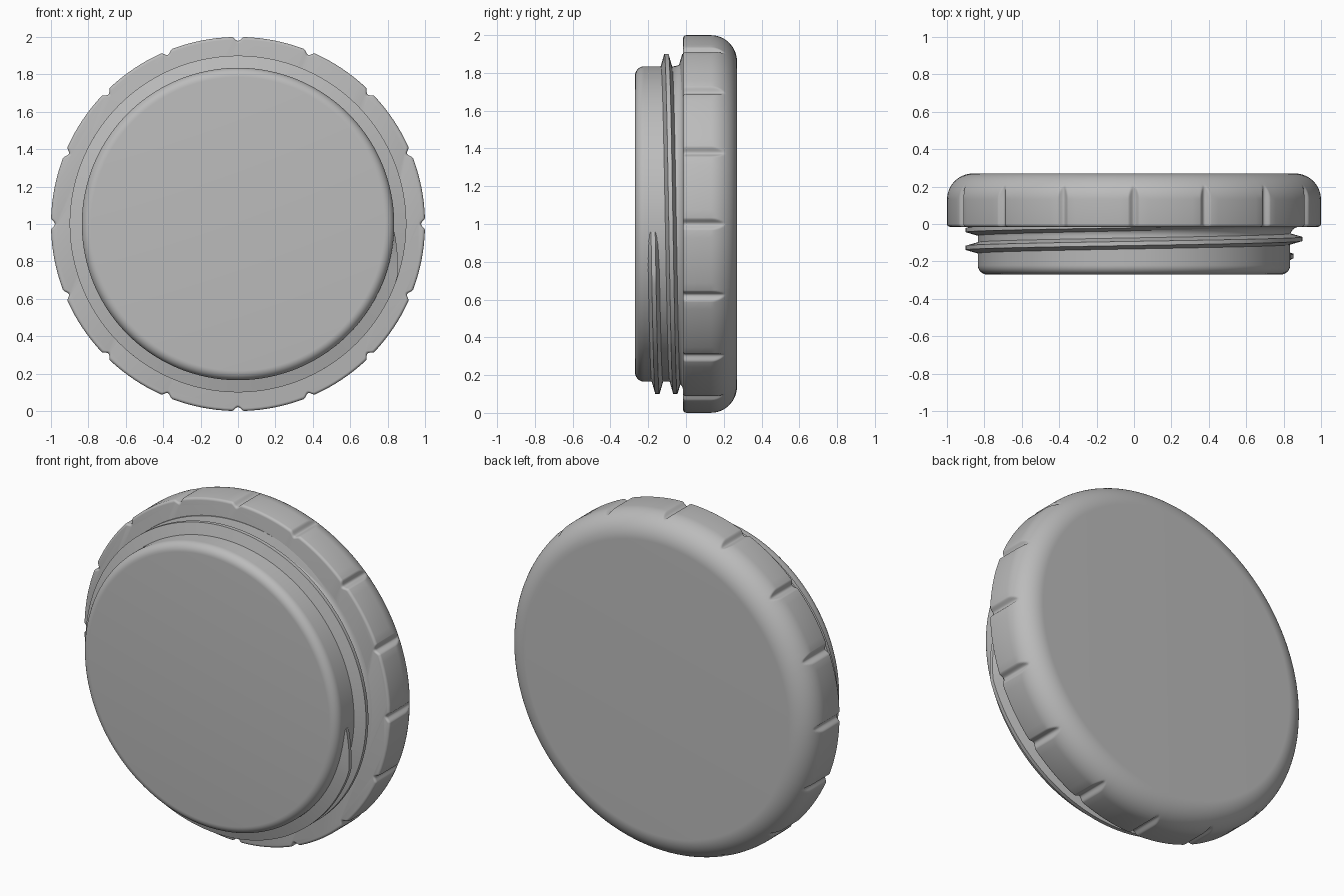
import bpy
import bmesh
from math import sin, cos, pi, radians

default = bpy.data.objects.get("Cube")
if default:
    bpy.data.objects.remove(default, do_unlink=True)

grey = bpy.data.materials.new("grey plastic")
grey.use_nodes = True
colour = (0.5, 0.5, 0.5, 1)
grey.diffuse_color = colour
grey.node_tree.nodes["Principled BSDF"].inputs["Base Color"].default_value = colour


def place(r, y, a):
    """Point at radius r and angle a around the lid's axis, which runs along y."""
    return (r * cos(a), y, 1 + r * sin(a))


def arc(r, y, radius, start, end, steps):
    """Rounded corner of a profile as (radius, y) pairs."""
    angles = [radians(start + (end - start) * i / steps) for i in range(steps + 1)]
    return [(r + radius * cos(t), y + radius * sin(t)) for t in angles]


def loft(name, loops, cyclic):
    """Skin a list of equal closed loops and cap the two ends."""
    bm = bmesh.new()
    rows = [[bm.verts.new(p) for p in loop] for loop in loops]
    n = len(rows[0])
    for a, b in zip(rows, rows[1:]):
        for i in range(n):
            j = (i + 1) % n
            bm.faces.new((a[i], a[j], b[j], b[i]))
    bm.faces.new(rows[0])
    bm.faces.new(rows[-1])
    bmesh.ops.recalc_face_normals(bm, faces=bm.faces)
    mesh = bpy.data.meshes.new(name)
    bm.to_mesh(mesh)
    bm.free()
    mesh.materials.append(grey)
    obj = bpy.data.objects.new(name, mesh)
    bpy.context.collection.objects.link(obj)
    bpy.ops.object.select_all(action="DESELECT")
    obj.select_set(True)
    bpy.context.view_layer.objects.active = obj
    bpy.ops.object.shade_smooth_by_angle(angle=radians(35))
    return obj


# Lid: rounded disc with sixteen grip grooves that run out on the back rounding
GROOVES = 16
HALF = 0.034
DEPTH = 0.021
sector = 2 * pi / GROOVES
lid_angles = []
for g in range(GROOVES):
    lid_angles += [(g * sector + HALF * k / 6, DEPTH * (1 + cos(pi * k / 6)) / 2)
                   for k in range(-6, 7)]
    gap = sector - 2 * HALF
    lid_angles += [(g * sector + HALF + gap * k / 8, 0) for k in range(1, 8)]

lid_profile = arc(0.985, 0, 0.015, -90, 0, 4) + arc(0.86, 0.13, 0.14, 0, 90, 24)
lid_loops = []
for r, y in lid_profile:
    # The front rounding follows the grooves; the back rounding cuts them off
    front = 1 - r if y < 0.01 else 0
    lid_loops.append([place(min(r, 1 - d - front), y, a) for a, d in lid_angles])
loft("lid", lid_loops, True)

# Plug: round body with a soft front edge and a fillet into the lid
plug_profile = (arc(0.785, -0.22, 0.05, -90, 0, 8)
                + arc(0.885, -0.065, 0.05, 180, 90, 8)
                + [(0.885, 0.02)])
SIDES = 160
loft("plug", [[place(r, y, 2 * pi * i / SIDES) for i in range(SIDES)]
              for r, y in plug_profile], True)

# Screw thread: tapered ridge that winds twice and sinks into the lid
PITCH = 0.095
STEPS = 330
thread_loops = []
for i in range(STEPS + 1):
    turn = 0.008 + 2.05 * i / STEPS
    a = -2 * pi * turn
    y = -0.175 + PITCH * turn
    grow = min(1, (turn - 0.008) / 0.045)
    tip = 0.837 + 0.063 * grow
    thread_loops.append([place(0.82, y - 0.034, a), place(tip, y - 0.011, a),
                         place(tip, y + 0.011, a), place(0.82, y + 0.034, a)])
loft("screw_thread", thread_loops, True)
